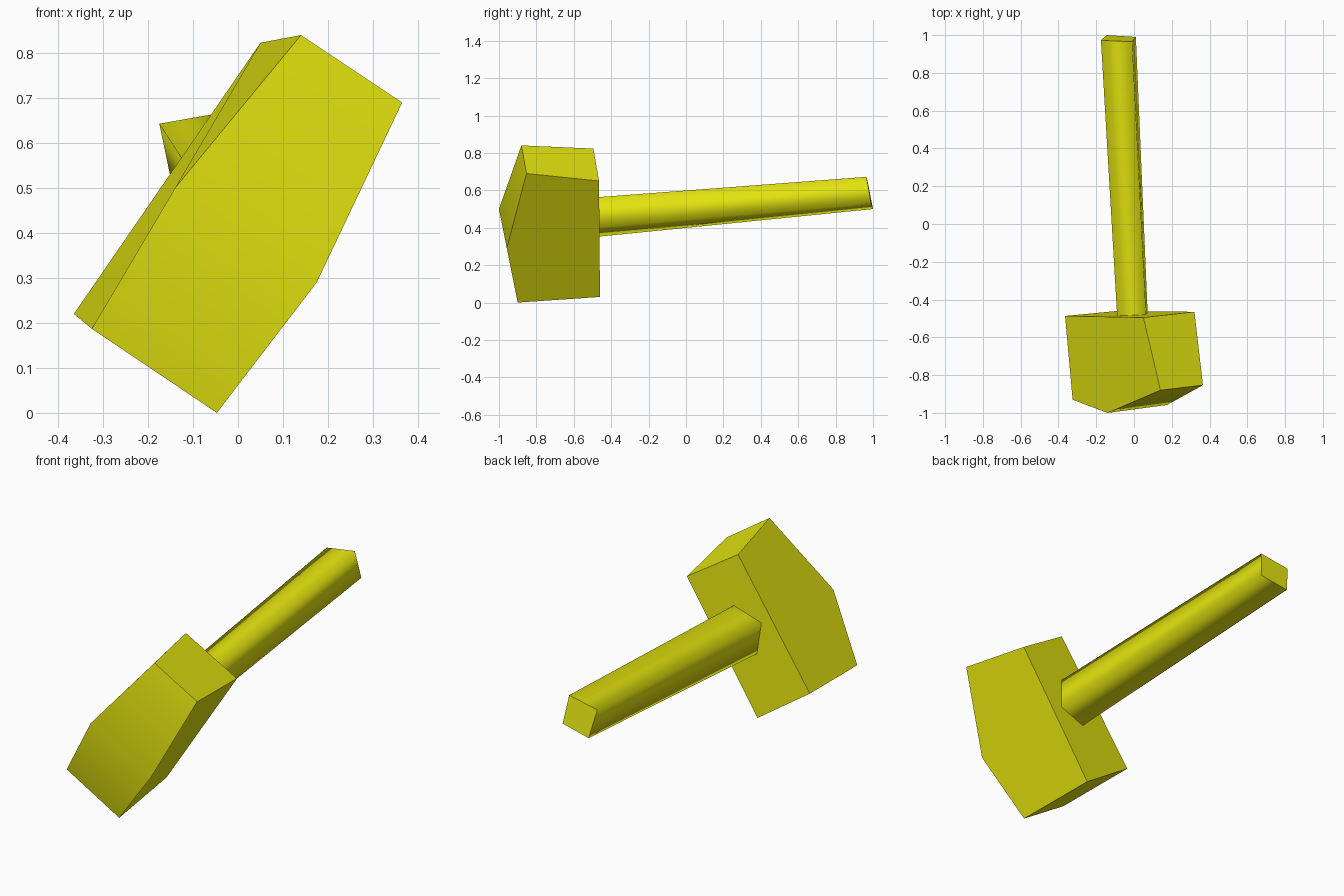
import bpy
import bmesh

if "Cube" in bpy.data.objects:
    bpy.data.objects.remove(bpy.data.objects["Cube"])

yellow = bpy.data.materials.new("yellow")
yellow.diffuse_color = (0.78, 0.78, 0.005, 1)
yellow.use_nodes = True
yellow.node_tree.nodes["Principled BSDF"].inputs["Base Color"].default_value = yellow.diffuse_color


def loft(name, ring_a, ring_b):
    """Closed solid between two matching rings of corners."""
    bm = bmesh.new()
    a = [bm.verts.new(p) for p in ring_a]
    b = [bm.verts.new(p) for p in ring_b]
    n = len(a)
    bm.faces.new(a)
    bm.faces.new(b[::-1])
    for i in range(n):
        j = (i + 1) % n
        bm.faces.new((a[j], a[i], b[i], b[j]))
    bmesh.ops.recalc_face_normals(bm, faces=bm.faces[:])
    mesh = bpy.data.meshes.new(name)
    bm.to_mesh(mesh)
    bm.free()
    mesh.materials.append(yellow)
    obj = bpy.data.objects.new(name, mesh)
    bpy.context.collection.objects.link(obj)
    return obj


# Hammer head: five-sided side profiles, with a ridge across the striking front
head_left = [(0.14, -0.88, 0.84), (-0.14, -1.0, 0.50), (-0.325, -0.93, 0.187),
             (-0.365, -0.487, 0.22), (0.05, -0.495, 0.823)]
head_right = [(0.365, -0.853, 0.69), (0.175, -0.958, 0.29), (-0.047, -0.90, 0.0),
              (-0.085, -0.46, 0.03), (0.32, -0.465, 0.65)]
head = loft("hammer_head", head_left, head_right)
bpy.context.view_layer.objects.active = head
head.select_set(True)
bpy.ops.object.shade_smooth_by_angle(angle=0.6)

# Handle: tilted square bar, rounded only by its shading
handle_base = [(-0.089, -0.49, 0.51), (0.064, -0.49, 0.562),
               (0.073, -0.49, 0.40), (-0.07, -0.49, 0.35)]
handle_tip = [(-0.175, 0.972, 0.643), (-0.01, 0.965, 0.672),
              (0.01, 0.99, 0.53), (-0.145, 1.0, 0.50)]
handle = loft("handle", handle_base, handle_tip)
mesh = handle.data
for face in mesh.polygons:
    face.use_smooth = True
# Crisp edges around both end caps only
for edge in mesh.edges:
    u, v = edge.vertices
    edge.use_edge_sharp = (u < 4) == (v < 4)
